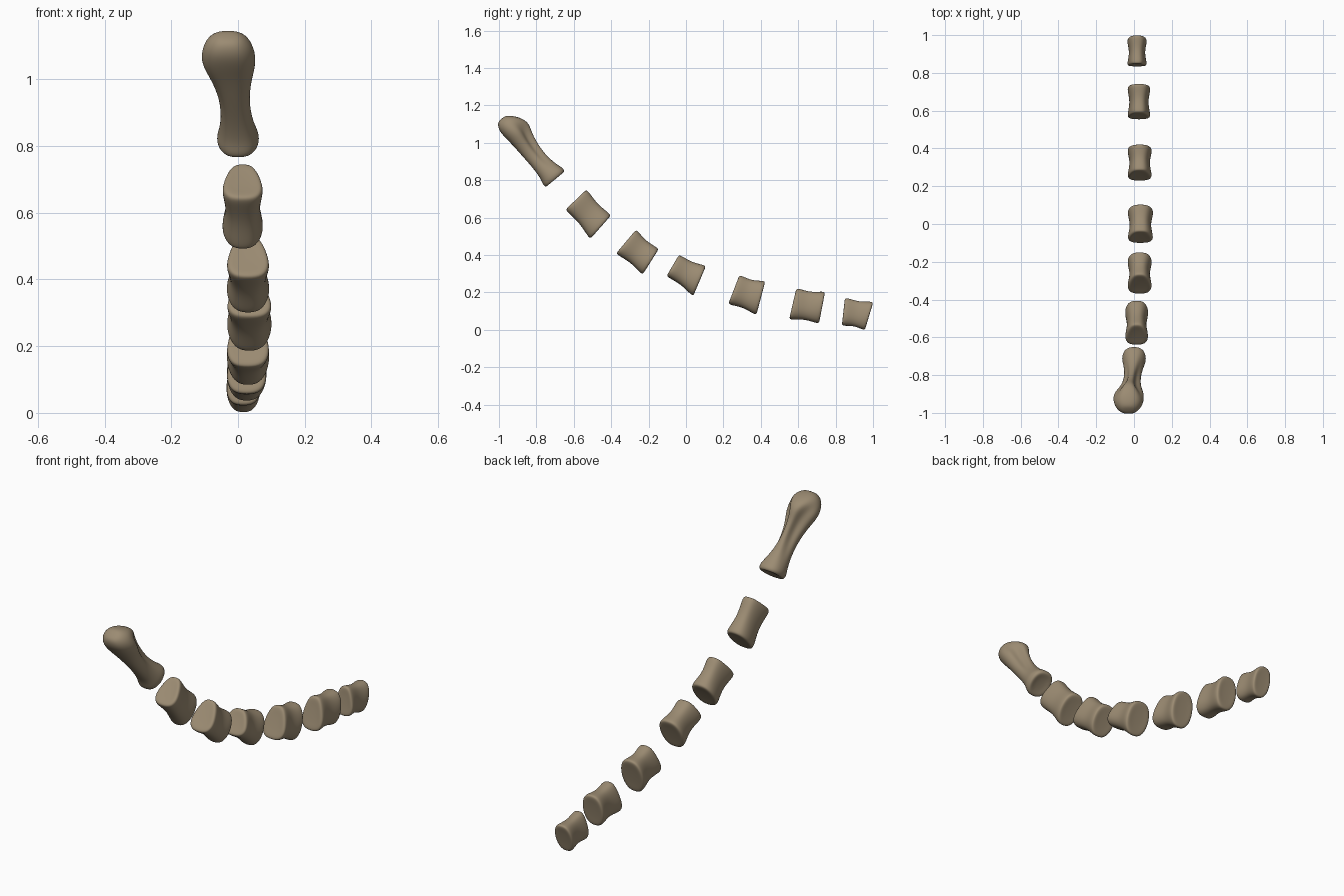
import bpy, bmesh
from mathutils import Vector

if "Cube" in bpy.data.objects:
    bpy.data.objects.remove(bpy.data.objects["Cube"])

mat = bpy.data.materials.new("tan_bone")
mat.diffuse_color = (0.33, 0.26, 0.17, 1)
mat.use_nodes = True
mat.node_tree.nodes["Principled BSDF"].inputs["Base Color"].default_value = mat.diffuse_color

# half cross-sections (side, height), top to bottom
PEAKED = [(0, 1), (.42, .97), (.72, .55), (.92, .0), (1, -.5), (.72, -.93), (0, -1)]
ROUND = [(0, 1), (.55, .93), (.9, .55), (1, .0), (.9, -.5), (.55, -.93), (0, -1)]
RIDGED = [(0, 1), (.27, .92), (.36, .3), (.85, .22), (1, -.3), (.65, -.9), (0, -1)]


def blend(a, b, t):
    return [(p[0] + (q[0] - p[0]) * t, p[1] + (q[1] - p[1]) * t) for p, q in zip(a, b)]


def loft(name, rings):
    """rings: (bottom yz, top yz, half width, centre x, half section)"""
    bm = bmesh.new()
    loops = []
    for lo, hi, w, cx, sec in rings:
        full = sec + [(-x, h) for x, h in reversed(sec[1:-1])]
        mid, half = (lo + hi) / 2, (hi - lo) / 2
        loop = []
        for x, h in full:
            p = mid + half * h * 1.04
            loop.append(bm.verts.new((cx + x * w * 1.05, p.x, p.y)))
        loops.append(loop)
    n = len(loops[0])
    for a, b in zip(loops, loops[1:]):
        for i in range(n):
            j = (i + 1) % n
            bm.faces.new((a[i], a[j], b[j], b[i]))
    bm.faces.new(loops[0])
    bm.faces.new(loops[-1])
    bmesh.ops.recalc_face_normals(bm, faces=bm.faces)
    for f in bm.faces:
        f.smooth = True
    me = bpy.data.meshes.new(name)
    bm.to_mesh(me)
    bm.free()
    me.materials.append(mat)
    ob = bpy.data.objects.new(name, me)
    bpy.context.collection.objects.link(ob)
    ob.modifiers.new("smooth", 'SUBSURF').levels = 2
    ob.modifiers["smooth"].render_levels = 2


def vertebra(name, tf, bf, tb, bb, w, cx):
    """spool-shaped bone from its four side-view corners (y, z)"""
    tf, bf, tb, bb = map(Vector, (tf, bf, tb, bb))
    rings = []
    # position along the bone, height scale, width scale
    for s, kh, kw in [(.02, .5, .5), (0, .92, .88), (.06, 1, 1), (.2, .96, .96),
                      (.5, .87, .8), (.8, .96, .96), (.94, 1, 1), (1, .92, .88), (.98, .5, .5)]:
        lo, hi = bf.lerp(bb, s), tf.lerp(tb, s)
        m = (lo + hi) / 2
        rings.append((m + (lo - m) * kh, m + (hi - m) * kh, w * kw, cx,
                      blend(PEAKED, ROUND, s)))
    loft(name, rings)


# six short tail bones, front to back
BONES = [
    ((-.535, .75), (-.645, .645), (-.40, .61), (-.51, .485), .061, .014),
    ((-.27, .535), (-.375, .41), (-.145, .43), (-.23, .295), .064, .030),
    ((-.04, .40), (-.105, .29), (.108, .34), (.04, .18), .067, .034),
    ((.283, .29), (.225, .14), (.425, .258), (.378, .08), .064, .030),
    ((.588, .22), (.55, .058), (.745, .202), (.713, .035), .060, .026),
    ((.848, .17), (.832, .025), (1.003, .148), (.958, .0), .051, .016),
]
for i, b in enumerate(BONES):
    vertebra(f"tail_bone_{i + 2}", *b)

# long club-headed bone: distance along, lower edge, upper edge, half width, centre x, ridge amount
end = Vector((-.698, .805))
along, out = Vector((-.64, .77)), Vector((.77, .64))
CLUB = [(.006, -.035, .033, .03, 0, 0), (-.004, -.066, .063, .055, 0, 0),
        (.02, -.069, .069, .064, 0, 0), (.05, -.057, .057, .058, 0, .1),
        (.12, -.053, .042, .046, -.005, .5), (.2, -.056, .046, .046, -.012, .9),
        (.27, -.058, .06, .064, -.02, 1), (.315, -.061, .080, .082, -.027, .9),
        (.355, -.064, .074, .084, -.029, .4), (.395, -.063, .050, .070, -.03, 0),
        (.425, -.048, .022, .045, -.03, 0), (.433, -.028, .002, .02, -.03, 0)]
loft("club_bone", [(end + along * u + out * a, end + along * u + out * b, w, cx,
                    blend(ROUND, RIDGED, k)) for u, a, b, w, cx, k in CLUB])
